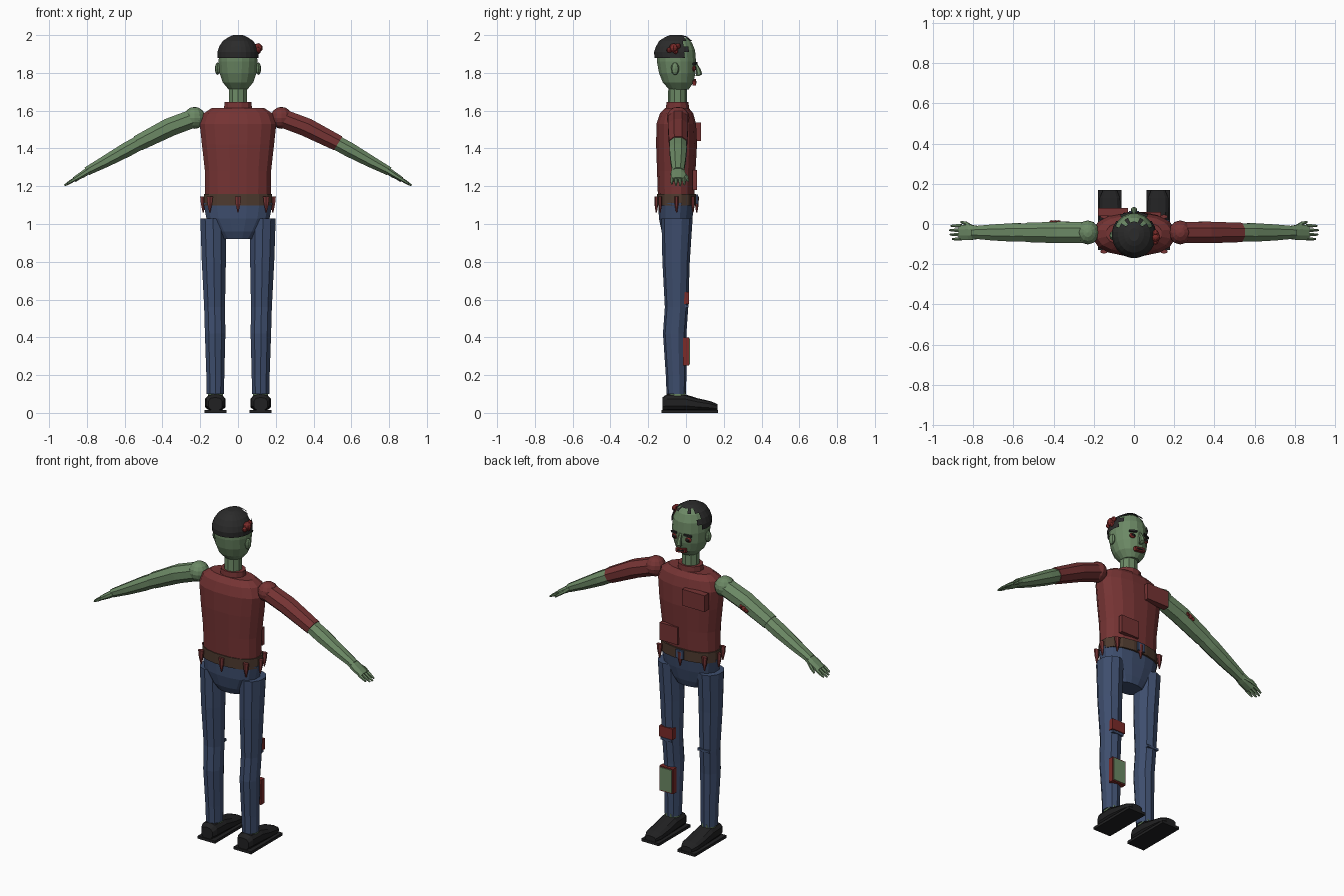
import bpy, bmesh, math
from mathutils import Vector

if "Cube" in bpy.data.objects:
    bpy.data.objects.remove(bpy.data.objects["Cube"])


def material(name, r, g, b):
    m = bpy.data.materials.new(name)
    m.use_nodes = True
    m.diffuse_color = (r, g, b, 1)
    m.node_tree.nodes["Principled BSDF"].inputs["Base Color"].default_value = (r, g, b, 1)
    return m


skin = material("green skin", .15, .25, .13)
shirt = material("red shirt", .18, .034, .034)
wound = material("wound red", .2, .024, .022)
denim = material("blue denim", .048, .076, .155)
leather = material("brown belt", .075, .042, .028)
hair = material("dark hair", .024, .024, .024)
black = material("black shoe", .015, .015, .016)

X, Y, Z = Vector((1, 0, 0)), Vector((0, 1, 0)), Vector((0, 0, 1))


def finish(name, bm, mat):
    bmesh.ops.recalc_face_normals(bm, faces=bm.faces)
    me = bpy.data.meshes.new(name)
    bm.to_mesh(me)
    bm.free()
    me.materials.append(mat)
    ob = bpy.data.objects.new(name, me)
    bpy.context.collection.objects.link(ob)
    return ob


def loft(name, mat, rings, n=8, u=X, v=Y, power=1.0, keep=None):
    """Skin rings of (centre, u radius, v radius); keep filters side faces."""
    def bend(t):
        return math.copysign(abs(t) ** power, t)
    bm = bmesh.new()
    rows = []
    for c, ru, rv in rings:
        angles = [2 * math.pi * (k + .5) / n for k in range(n)]
        rows.append([bm.verts.new(Vector(c) + u * ru * bend(math.cos(a)) + v * rv * bend(math.sin(a)))
                     for a in angles])
    for j in range(len(rows) - 1):
        for k in range(n):
            q = [rows[j][k], rows[j][(k + 1) % n], rows[j + 1][(k + 1) % n], rows[j + 1][k]]
            if keep is None or keep(j, k, sum((p.co for p in q), Vector()) / 4):
                bm.faces.new(q)
    bm.faces.new(rows[-1])
    if keep is None:
        bm.faces.new(rows[0])
    return finish(name, bm, mat)


def stack(name, mat, levels, n=8, **kw):
    """Vertical loft from (z, x radius, back y, front y)."""
    return loft(name, mat, [((0, (b + f) / 2, z), r, (f - b) / 2) for z, r, b, f in levels], n, **kw)


def box(name, mat, loc, size, rot=(0, 0, 0)):
    bm = bmesh.new()
    bmesh.ops.create_cube(bm, size=1)
    bmesh.ops.scale(bm, vec=size, verts=bm.verts)
    ob = finish(name, bm, mat)
    ob.location, ob.rotation_euler = loc, rot
    return ob


def ball(name, mat, loc, size, seg=8, rings=6):
    bm = bmesh.new()
    bmesh.ops.create_uvsphere(bm, u_segments=seg, v_segments=rings, radius=1)
    bmesh.ops.scale(bm, vec=size, verts=bm.verts)
    ob = finish(name, bm, mat)
    ob.location = loc
    return ob


# Torso, belt and pelvis
stack("shirt_body", shirt, [(1.14, .176, -.15, .045), (1.28, .178, -.155, .052), (1.42, .194, -.16, .06),
                            (1.53, .206, -.158, .055), (1.585, .185, -.14, .04), (1.615, .14, -.11, .015)],
      16, power=.85)
stack("collar", shirt, [(1.6, .078, -.11, .02), (1.645, .073, -.105, .015)], 12)
stack("belt", leather, [(1.098, .184, -.155, .055), (1.16, .182, -.155, .055)], 16, power=.85)
stack("pelvis", denim, [(.92, .085, -.11, .005), (.96, .12, -.13, .02), (1.03, .17, -.145, .035),
                        (1.11, .186, -.148, .046)], 16, power=.85)
box("belt_patch", denim, (0, .058, 1.13), (.05, .012, .05))

# Torn hem tatters hanging over the belt
for i in range(8):
    a = i * math.pi / 4
    x = .184 * math.copysign(abs(math.cos(a)) ** .6, math.cos(a))
    y = -.05 + .107 * math.copysign(abs(math.sin(a)) ** .6, math.sin(a))
    loft("hem_tatter", shirt, [((x, y, 1.06), .003, .003), ((x, y, 1.105), .014, .01),
                               ((x, y, 1.145), .019, .011)], 6)

# Neck and head
stack("neck", skin, [(1.6, .052, -.097, .005), (1.74, .05, -.093, .004)], 10)
skull = [(1.712, .05, -.09, .015), (1.75, .083, -.125, .041), (1.80, .1, -.145, .052), (1.86, .105, -.156, .055),
         (1.92, .1, -.157, .05), (1.962, .077, -.135, .032), (1.988, .038, -.095, .0)]
stack("head", skin, skull, 16)

# Hair cap with a ragged hairline
cap = [(1.88, .11, -.168, .066), (1.91, .11, -.17, .062), (1.94, .1, -.16, .054),
       (1.97, .08, -.142, .038), (1.99, .05, -.11, .012), (2.0, .025, -.085, -.02)]
stack("hair", hair, cap, 24,
      keep=lambda j, k, c: c.y < (-.012 if (j + k) % 2 else .008) + .25 * max(0, c.z - 1.94))
for dy, dz, r in ((0, 0, .024), (-.024, -.012, .014), (.022, .01, .015), (.01, -.018, .014)):
    ball("scalp_wound", wound, (.107, -.065 + dy, 1.932 + dz), (r, r, r))

# Face
loft("nose", skin, [((0, .048, 1.855), .008, .008), ((0, .064, 1.82), .012, .013),
                    ((0, .07, 1.793), .016, .016), ((0, .058, 1.783), .012, .01)], 6)
for s in (1, -1):
    ball("ear", skin, (s * .108, -.058, 1.822), (.014, .022, .033))
    ball("eye_socket", wound, (s * .045, .041, 1.823), (.021, .012, .015))
    ball("eye", black, (s * .045, .049, 1.824), (.012, .008, .009))
    box("brow", hair, (s * .045, .047, 1.85), (.045, .014, .01), (0, s * .15, -s * .3))
box("mouth", wound, (0, .044, 1.751), (.065, .018, .024), (0, .15, 0))
box("mouth_gap", black, (0, .05, 1.751), (.04, .012, .008), (0, .15, 0))

# Arms and hands
for s, side in ((1, "left"), (-1, "right")):
    upper_mat = shirt if s > 0 else skin
    axis = Vector((s * .84, 0, -.52)).normalized()
    up = Vector((s * .52, 0, .84)).normalized()

    def limb(name, mat, points):
        return loft(f"{side}_{name}", mat, [((s * x, y, z), ry, rz) for x, y, z, ry, rz in points],
                    8, u=Y, v=up)

    ball(f"{side}_shoulder", upper_mat, (s * .23, -.042, 1.562), (.057, .06, .058), 12, 8)
    limb("upper_arm", upper_mat, [(.22, -.042, 1.565, .056, .054), (.36, -.042, 1.513, .058, .054),
                                  (.53, -.042, 1.427, .052, .046)])
    limb("forearm", skin, [(.51, -.042, 1.437, .048, .042), (.59, -.042, 1.393, .05, .042),
                           (.70, -.042, 1.332, .043, .034), (.80, -.042, 1.279, .033, .025)])
    limb("palm", skin, [(.785, -.042, 1.287, .036, .02), (.82, -.042, 1.264, .042, .019),
                        (.868, -.042, 1.235, .04, .014)])
    for i in range(4):
        y = -.075 + i * .022
        reach = (.04, .053, .057, .048)[i]
        base = Vector((s * .86, y, 1.24))
        loft(f"{side}_finger", skin, [(base, .0095, .01), (base + axis * reach * .6, .009, .009),
                                      (base + axis * (reach + .012), .005, .005)], 6, u=Y, v=up)
    loft(f"{side}_thumb", skin, [((s * .80, -.02, 1.273), .012, .011), ((s * .835, .002, 1.25), .011, .01),
                                 ((s * .862, .01, 1.228), .006, .006)], 6, u=Y, v=up)
for dx, r in ((-.018, .012), (0, .016), (.018, .011)):
    ball("arm_wound", wound, (-.392 + dx, .01, 1.49 + dx * .5), (r, .009, r))

# Legs and shoes
for s, side in ((1, "left"), (-1, "right")):
    loft(f"{side}_trouser_leg", denim,
         [((s * x, (b + f) / 2, z), r, (f - b) / 2) for z, x, r, b, f in (
             (.1, .12, .048, -.103, .0), (.2, .12, .05, -.107, .002), (.42, .121, .057, -.122, .002),
             (.56, .124, .058, -.112, .012), (.8, .128, .067, -.125, .02), (1.03, .132, .071, -.13, .035))],
         10)
    box(f"{side}_knee_crease", denim, (s * .124, .004, .565), (.075, .02, .014))
    loft(f"{side}_ankle", skin, [((s * .12, -.045, .06), .043, .045), ((s * .12, -.045, .115), .043, .045)], 8)
    loft(f"{side}_shoe", black,
         [((s * .12, y, .012 + h / 2), r, h / 2) for y, r, h in (
             (-.125, .038, .07), (-.1, .052, .088), (-.01, .056, .088), (.06, .056, .066),
             (.13, .053, .05), (.168, .036, .034))], 10, u=X, v=Z, power=.75)
    box(f"{side}_sole", black, (s * .12, .02, .008), (.116, .3, .016))

# Torn patches on the chest, belly, knee and shin
box("chest_patch", shirt, (-.105, .06, 1.488), (.15, .04, .098))
box("belly_patch", shirt, (.075, .047, 1.233), (.12, .024, .105))
box("knee_patch", wound, (.122, .0, .608), (.09, .032, .065))
box("shin_patch", wound, (.12, .0, .325), (.09, .032, .15))
box("shin_skin", skin, (.12, .016, .325), (.076, .008, .136))
